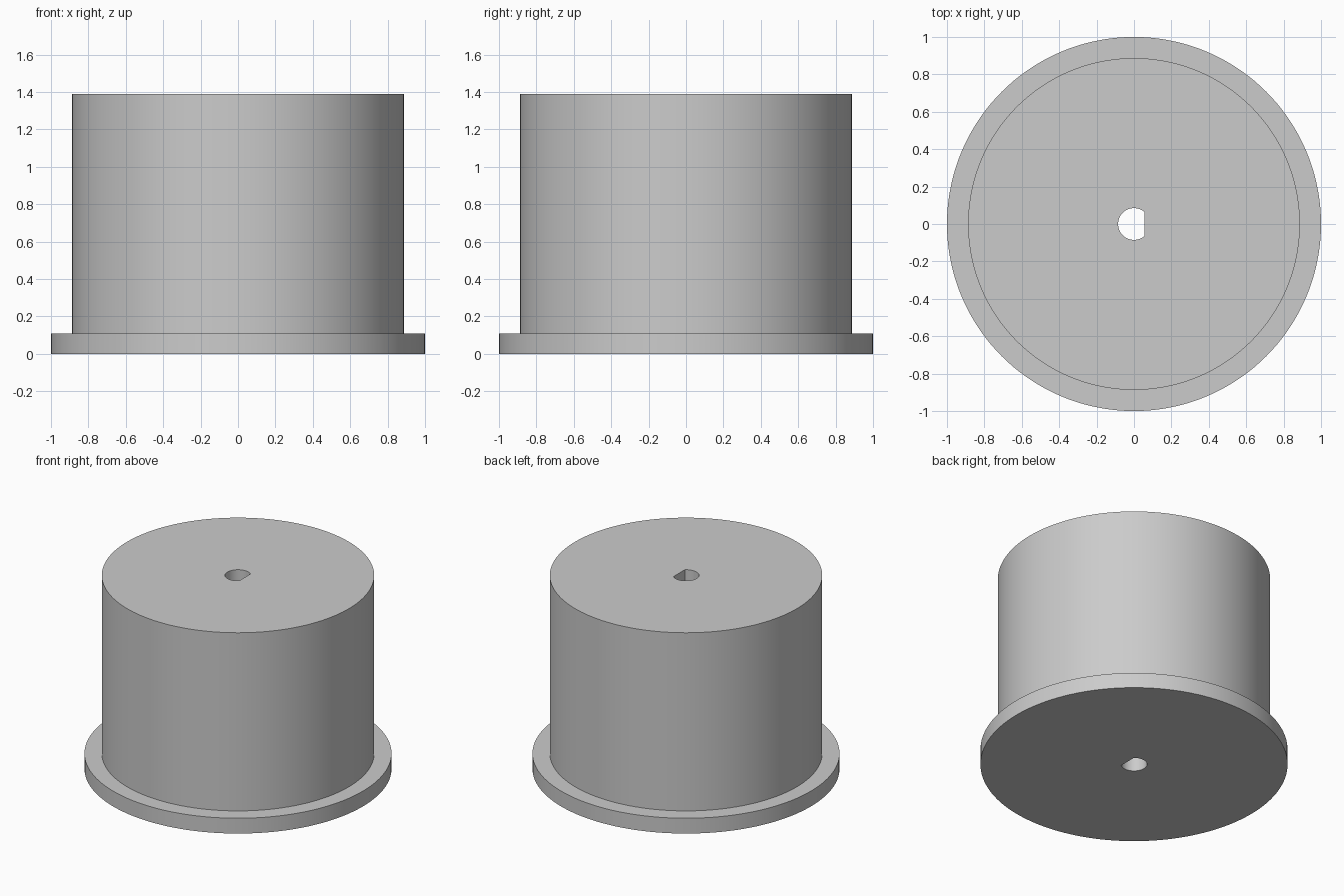
import bpy, bmesh
from math import cos, sin, radians

cube = bpy.data.objects.get("Cube")
if cube:
    bpy.data.objects.remove(cube, do_unlink=True)

SEGMENTS = 144
FLANGE_R, FLANGE_H = 1.0, 0.11
DRUM_R, TOP = 0.887, 1.39
BORE_R, BORE_FLAT = 0.085, 0.055

# Plain grey material
grey = bpy.data.materials.new("plain grey")
grey.use_nodes = True
colour = (0.6, 0.6, 0.6, 1.0)
grey.diffuse_color = colour
grey.node_tree.nodes["Principled BSDF"].inputs["Base Color"].default_value = colour

bm = bmesh.new()


def ring(radius, z, flat=None):
    """Circle of vertices, optionally cut to a D shape on +x."""
    limit = radius if flat is None else flat
    angles = [radians(360 * i / SEGMENTS) for i in range(SEGMENTS)]
    return [bm.verts.new((min(radius * cos(a), limit), radius * sin(a), z))
            for a in angles]


# Closed section: bore, flange underside, rim, step, drum wall, top
rings = [
    ring(BORE_R, 0, BORE_FLAT),
    ring(FLANGE_R, 0),
    ring(FLANGE_R, FLANGE_H),
    ring(DRUM_R, FLANGE_H),
    ring(DRUM_R, TOP),
    ring(BORE_R, TOP, BORE_FLAT),
]
for k, lower in enumerate(rings):
    upper = rings[(k + 1) % len(rings)]
    for i in range(SEGMENTS):
        j = (i + 1) % SEGMENTS
        bm.faces.new((lower[i], lower[j], upper[j], upper[i]))
bmesh.ops.recalc_face_normals(bm, faces=bm.faces)

mesh = bpy.data.meshes.new("flanged_drum")
bm.to_mesh(mesh)
bm.free()
mesh.materials.append(grey)

# Flanged drum with a D-shaped through bore
drum = bpy.data.objects.new("flanged_drum", mesh)
bpy.context.collection.objects.link(drum)
bpy.ops.object.select_all(action="DESELECT")
drum.select_set(True)
bpy.context.view_layer.objects.active = drum
bpy.ops.object.shade_smooth_by_angle(angle=radians(30))
